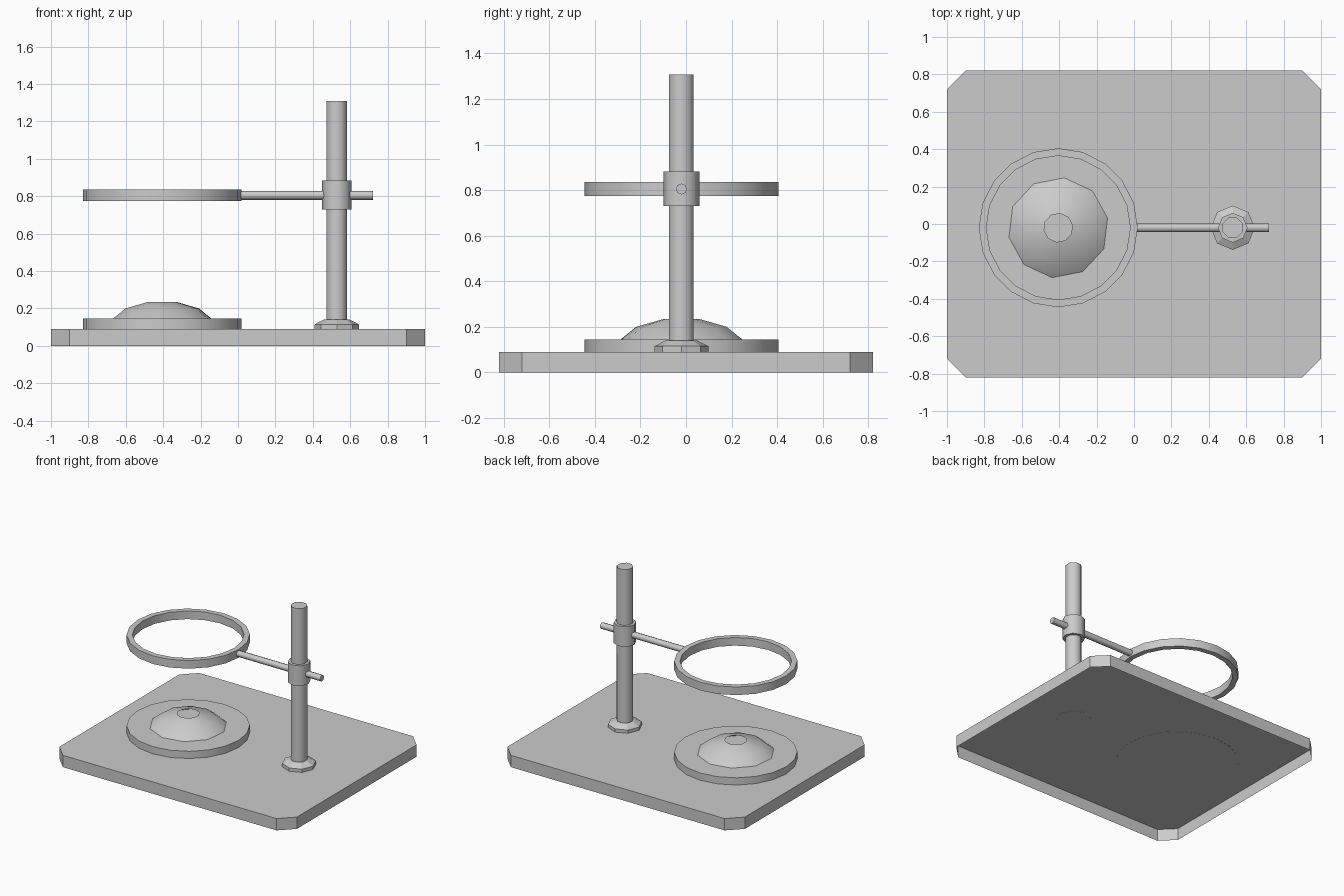
import bpy
import bmesh
from math import cos, sin, pi, radians
from mathutils import Matrix, Vector

default = bpy.data.objects.get("Cube")
if default:
    bpy.data.objects.remove(default, do_unlink=True)

metal = bpy.data.materials.new("grey_metal")
metal.use_nodes = True
GREY = (0.6, 0.6, 0.6, 1)
metal.diffuse_color = GREY
metal.node_tree.nodes["Principled BSDF"].inputs["Base Color"].default_value = GREY


def loft(name, rings, bottom=False, top=False, loop=False, smooth=0, matrix=Matrix()):
    """Skin a stack of counter-clockwise rings, listed from bottom to top."""
    bm = bmesh.new()
    rows = [[bm.verts.new(matrix @ Vector(p)) for p in ring] for ring in rings]
    pairs = list(zip(rows, rows[1:]))
    if loop:
        pairs.append((rows[-1], rows[0]))
    for low, high in pairs:
        for i in range(len(low)):
            j = (i + 1) % len(low)
            bm.faces.new((low[i], low[j], high[j], high[i]))
    if bottom:
        bm.faces.new(rows[0][::-1])
    if top:
        bm.faces.new(rows[-1])
    mesh = bpy.data.meshes.new(name)
    bm.to_mesh(mesh)
    bm.free()
    mesh.materials.append(metal)
    obj = bpy.data.objects.new(name, mesh)
    bpy.context.collection.objects.link(obj)
    if smooth:
        bpy.ops.object.select_all(action="DESELECT")
        obj.select_set(True)
        bpy.context.view_layer.objects.active = obj
        bpy.ops.object.shade_smooth_by_angle(angle=radians(smooth))
    return obj


def lathe(name, profile, sides, centre=(0, 0), phase=0, **options):
    """Turn a (radius, height) profile around an upright axis."""
    angles = [radians(phase) + 2 * pi * i / sides for i in range(sides)]
    rings = [[(centre[0] + r * cos(a), centre[1] + r * sin(a), z) for a in angles]
             for r, z in profile]
    return loft(name, rings, **options)


DISH = (-0.405, -0.02)
POLE = (0.528, -0.02)
DECK = 0.09          # height of the base's upper face
ARM_Z = 0.805        # height of the arm and hoop

# Base: chamfered tray, open underneath
w, d, c = 1.0, 0.82, 0.1
outline = [(w, c - d), (w, d - c), (w - c, d), (c - w, d),
           (-w, d - c), (-w, c - d), (c - w, -d), (w - c, -d)]
loft("base", [[(x, y, z) for x, y in outline] for z in (0, DECK)], top=True)

# Burner plate and its hollow dome with an open crown
lathe("burner_plate", [(0.425, DECK - 0.001), (0.425, 0.145)], 20, DISH,
      bottom=True, top=True, smooth=30)
lathe("burner_dome", [(0.285, 0.132), (0.2, 0.2), (0.077, 0.235)], 10, DISH,
      phase=11, smooth=50)

# Pole with its foot and sliding collar
lathe("pole_foot", [(0.118, DECK - 0.001), (0.118, 0.115), (0.07, 0.14)], 8, POLE,
      bottom=True, top=True)
lathe("pole", [(0.058, 0.1), (0.058, 1.308)], 8, POLE, phase=22.5,
      bottom=True, top=True, smooth=50)
lathe("collar", [(0.079, 0.73), (0.079, 0.883)], 8, POLE,
      bottom=True, top=True, smooth=50)

# Hoop and the arm that carries it
lathe("hoop", [(0.425, ARM_Z - 0.031), (0.425, ARM_Z + 0.031),
               (0.385, ARM_Z + 0.031), (0.385, ARM_Z - 0.031)], 20, DISH,
      loop=True, smooth=30)
lathe("arm", [(0.024, 0), (0.024, 0.722)], 8, bottom=True, top=True, smooth=50,
      matrix=Matrix.Translation((0, POLE[1], ARM_Z)) @ Matrix.Rotation(pi / 2, 4, "Y"))
